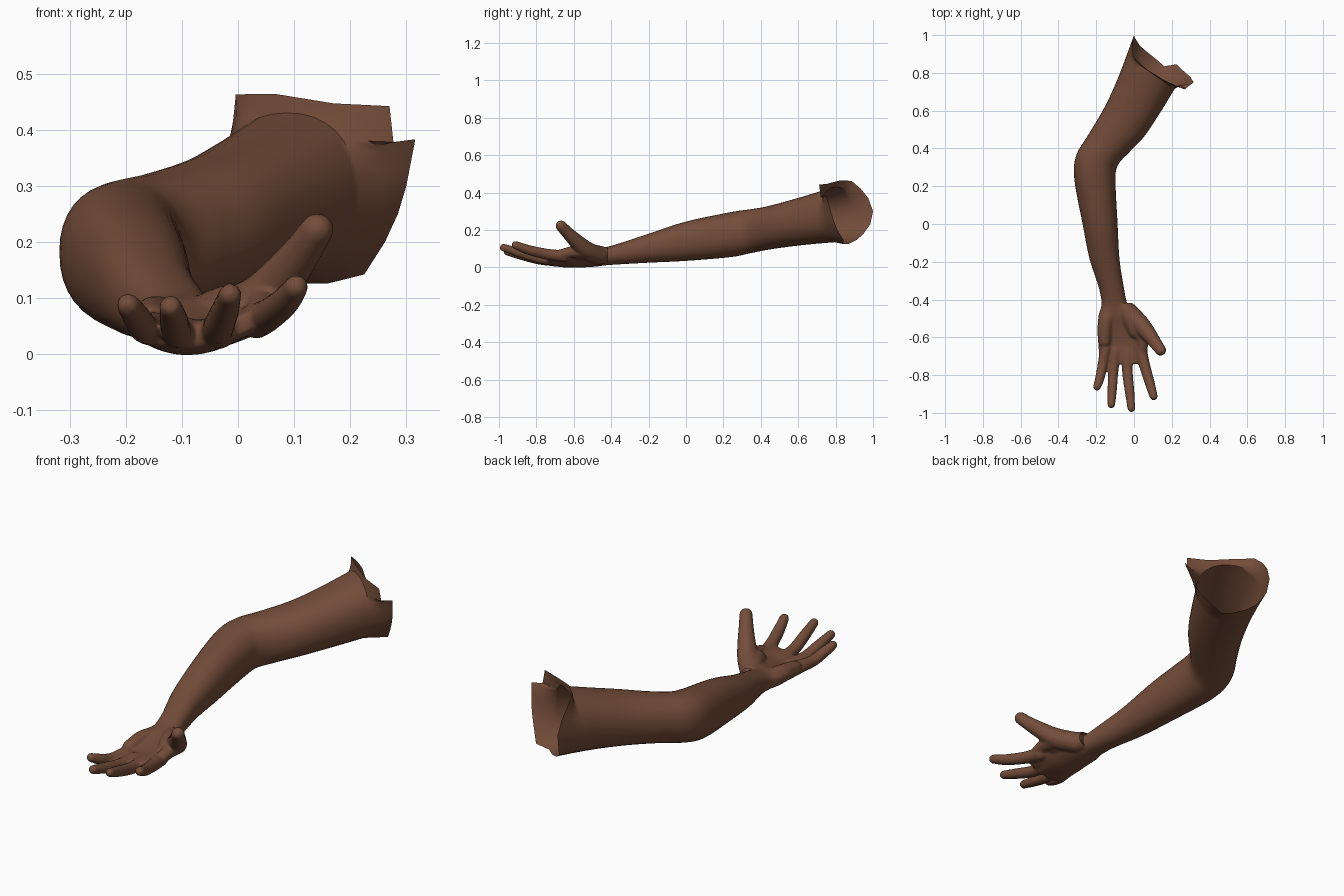
import bpy, bmesh, math
from mathutils import Vector, Matrix

if "Cube" in bpy.data.objects:
    bpy.data.objects.remove(bpy.data.objects["Cube"])

SIDES = 36
STEPS = 6

skin = bpy.data.materials.new("brown skin")
skin.diffuse_color = (0.175, 0.074, 0.042, 1)
skin.use_nodes = True
skin.node_tree.nodes["Principled BSDF"].inputs["Base Color"].default_value = skin.diffuse_color

# Cross-sections: outer x,y | inner x,y | bottom z, top z | sideways tilt, cupping
SECTIONS = [
    (-.04, .89, .215, .715, .135, .43, 0, 0),
    (-.09, .76, .145, .60, .125, .392, 0, 0),
    (-.155, .62, .055, .465, .11, .352, 0, 0),
    (-.24, .475, -.02, .385, .093, .325, 0, 0),
    (-.305, .365, -.083, .315, .075, .31, 0, 0),
    (-.316, .24, -.098, .235, .055, .295, 0, 0),
    (-.272, 0, -.087, 0, .035, .245, 0, 0),
    (-.235, -.185, -.077, -.185, .026, .185, 0, 0),
    (-.188, -.33, -.055, -.33, .018, .137, 0, 0),
    (-.172, -.42, -.036, -.42, .012, .11, 0, 0),      # wrist
    (-.188, -.485, .0, -.485, .004, .098, 0, .012),
    (-.193, -.55, .03, -.55, .0, .08, .008, .03),
    (-.191, -.63, .055, -.63, .0, .064, .017, .035),
    (-.183, -.70, .066, -.70, .008, .062, .02, .022),
    (-.174, -.74, .058, -.74, .014, .056, .02, .02),
]
WRIST = 9

# Torn shoulder rim, one point every 20 degrees from the inner side
RIM = [(.30, .775, .30), (.316, .75, .383), (.277, .72, .378), (.27, .712, .442),
       (.17, .755, .447), (.065, .82, .464), (-.004, .885, .463), (-.008, .935, .42),
       (-.006, .975, .37), (0, 1, .30), (.005, .985, .23), (.03, .945, .175),
       (.07, .91, .145), (.12, .87, .126), (.16, .835, .126), (.225, .845, .142),
       (.262, .81, .20), (.285, .79, .25)]


def catmull(rows, steps):
    """Smoothly interpolate a list of equal-length tuples."""
    out = []
    n = len(rows)
    for i in range(n - 1):
        a, b, c, d = (rows[max(0, min(n - 1, i + k))] for k in (-1, 0, 1, 2))
        for s in range(steps):
            t = s / steps
            out.append(tuple(.5 * (2 * q + (r - p) * t + (2 * p - 5 * q + 4 * r - u) * t * t
                                   + (3 * q - p - 3 * r + u) * t ** 3)
                             for p, q, r, u in zip(a, b, c, d)))
    return out + [tuple(rows[-1])]


def ring(sec):
    """Slightly squared ellipse for one cross-section."""
    lx, ly, rx, ry, z0, z1, tilt, cup = sec
    pts = []
    for k in range(SIDES):
        a = 2 * math.pi * k / SIDES
        c, s = (math.copysign(abs(v) ** .9, v) for v in (math.cos(a), math.sin(a)))
        pts.append(Vector(((lx + rx) / 2 + (rx - lx) / 2 * c,
                           (ly + ry) / 2 + (ry - ly) / 2 * c,
                           (z0 + z1) / 2 + (z1 - z0) / 2 * s + tilt * c + cup * c * c)))
    return pts


def loft(bm, rings, capped):
    loops = [[bm.verts.new(p) for p in r] for r in rings]
    for a, b in zip(loops, loops[1:]):
        for k in range(SIDES):
            j = (k + 1) % SIDES
            bm.faces.new((a[k], a[j], b[j], b[k]))
    if capped:
        bm.faces.new(loops[0])
        bm.faces.new(loops[-1])
    bmesh.ops.recalc_face_normals(bm, faces=bm.faces)


def make_object(name, bm):
    me = bpy.data.meshes.new(name)
    bm.to_mesh(me)
    bm.free()
    me.materials.append(skin)
    ob = bpy.data.objects.new(name, me)
    bpy.context.collection.objects.link(ob)
    bpy.ops.object.select_all(action='DESELECT')
    ob.select_set(True)
    bpy.context.view_layer.objects.active = ob
    return ob


smooth_sections = catmull(SECTIONS, STEPS)
cut = WRIST * STEPS

# Arm: open tube from the shoulder rim to the wrist
rim = []
per = SIDES // len(RIM)
for i, p in enumerate(RIM):
    q = RIM[(i + 1) % len(RIM)]
    rim += [Vector(p).lerp(Vector(q), s / per) for s in range(per)]
arm_rings = [ring(s) for s in smooth_sections[:cut + 1]]
middle = [a.lerp(b, .5) for a, b in zip(rim, arm_rings[0])]
bm = bmesh.new()
loft(bm, [rim, middle] + arm_rings, False)
make_object("arm", bm)
bpy.ops.object.shade_smooth_by_angle(angle=math.radians(50))

# Hand: palm loft plus rounded fingers and palm pads, fused into one skin (x, y, z, radius)
FINGERS = [
    [(-.15, -.66, .045, .031), (-.167, -.75, .046, .027), (-.182, -.82, .068, .025), (-.196, -.862, .088, .021)],
    [(-.097, -.67, .036, .032), (-.109, -.77, .04, .028), (-.115, -.87, .062, .026), (-.12, -.955, .084, .021)],
    [(-.035, -.67, .04, .032), (-.035, -.78, .048, .029), (-.023, -.89, .078, .026), (-.014, -.976, .106, .021)],
    [(.033, -.65, .06, .033), (.054, -.74, .07, .03), (.083, -.84, .093, .027), (.104, -.912, .12, .022)],
    [(-.03, -.465, .062, .05), (.034, -.53, .09, .049), (.08, -.585, .138, .041),
     (.115, -.632, .184, .034), (.141, -.668, .222, .030)],
]
PADS = [
    [(-.05, -.44, .066, .045), (-.02, -.5, .077, .046), (.01, -.57, .077, .04)],   # thumb pad
    [(.035, -.55, .085, .042), (.045, -.61, .082, .032), (.045, -.66, .072, .028)],  # thumb web
    [(-.13, -.46, .06, .04), (-.15, -.53, .064, .04), (-.155, -.62, .057, .034)],  # outer pad
]
bm = bmesh.new()
loft(bm, [ring(s) for s in smooth_sections[cut - STEPS:]], True)
for path in FINGERS + PADS:
    for x, y, z, r in catmull(path, 12):
        bmesh.ops.create_icosphere(bm, subdivisions=2, radius=r * 1.02,
                                   matrix=Matrix.Translation((x, y, z)))
hand = make_object("hand", bm)
mod = hand.modifiers.new("fuse", 'REMESH')
mod.mode = 'VOXEL'
mod.voxel_size = .006
bpy.ops.object.modifier_apply(modifier="fuse")
mod = hand.modifiers.new("soften", 'SMOOTH')
mod.factor = .5
mod.iterations = 7
bpy.ops.object.modifier_apply(modifier="soften")

# Open the hand at the wrist so it continues the arm
bm = bmesh.new()
bm.from_mesh(hand.data)
bmesh.ops.bisect_plane(bm, geom=bm.verts[:] + bm.edges[:] + bm.faces[:],
                       plane_co=(0, -.417, 0), plane_no=(0, 1, 0), clear_outer=True)
bm.to_mesh(hand.data)
bm.free()
hand.data.shade_smooth()
